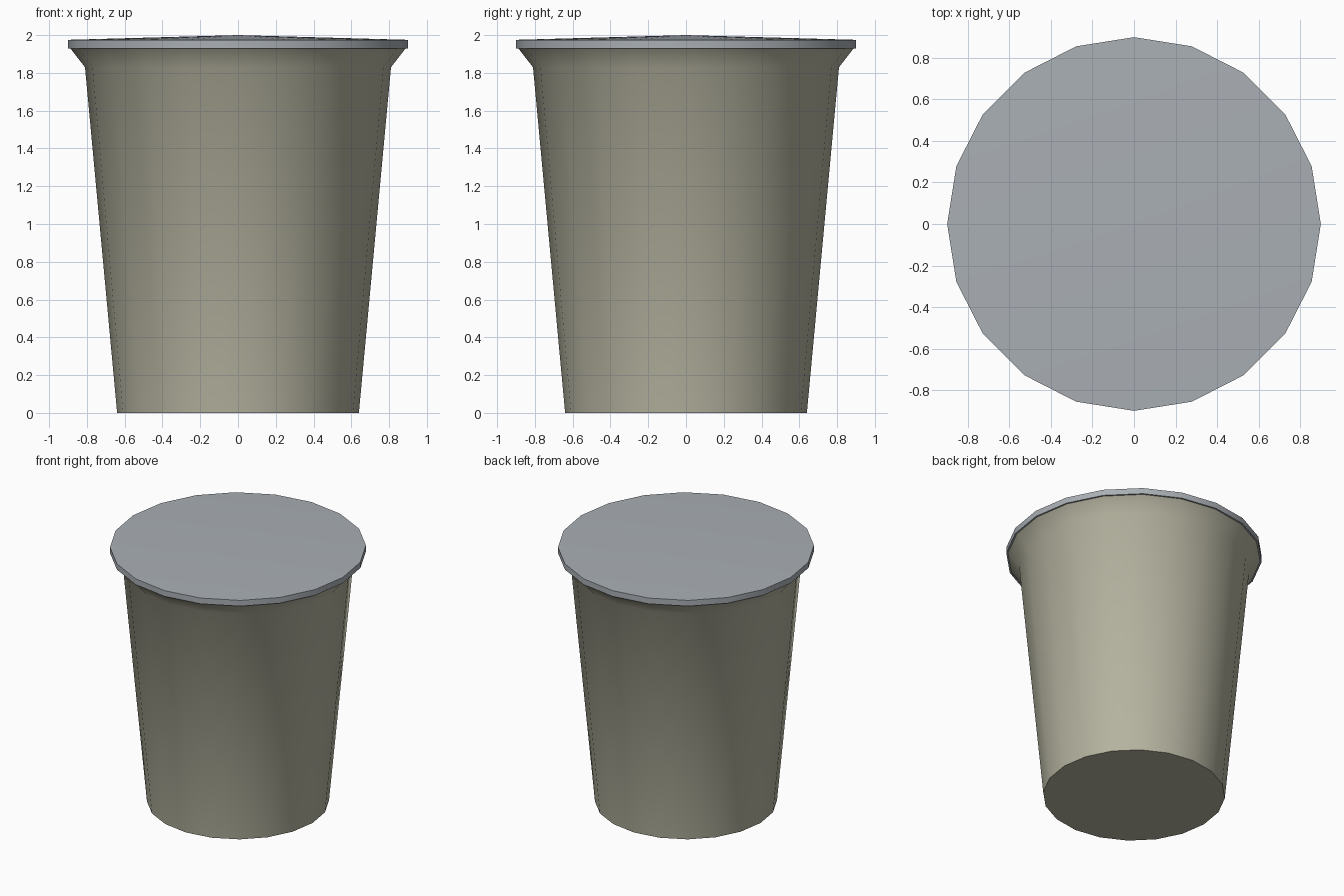
import bpy, bmesh, math

if "Cube" in bpy.data.objects:
    bpy.data.objects.remove(bpy.data.objects["Cube"])

SIDES = 20


def material(name, rgb):
    m = bpy.data.materials.new(name)
    m.diffuse_color = (*rgb, 1.0)
    m.use_nodes = True
    m.node_tree.nodes["Principled BSDF"].inputs["Base Color"].default_value = m.diffuse_color
    return m


def lathe(name, profile, mat):
    """Revolve (radius, z) points about z; radius 0 makes a pole, open ends are capped."""
    bm = bmesh.new()
    rings = []
    for r, z in profile:
        if r == 0:
            rings.append([bm.verts.new((0, 0, z))] * SIDES)
        else:
            rings.append([bm.verts.new((r * math.cos(math.tau * i / SIDES),
                                        r * math.sin(math.tau * i / SIDES), z))
                          for i in range(SIDES)])
    for low, high in zip(rings, rings[1:]):
        for i in range(SIDES):
            j = (i + 1) % SIDES
            corners = [low[i], low[j], high[j], high[i]]
            bm.faces.new(list(dict.fromkeys(corners)))
    if profile[0][0] > 0:
        bm.faces.new(rings[0][::-1])
    if profile[-1][0] > 0:
        bm.faces.new(rings[-1])
    bmesh.ops.recalc_face_normals(bm, faces=bm.faces)
    mesh = bpy.data.meshes.new(name)
    bm.to_mesh(mesh)
    bm.free()
    mesh.materials.append(mat)
    obj = bpy.data.objects.new(name, mesh)
    bpy.context.collection.objects.link(obj)
    bpy.ops.object.select_all(action='DESELECT')
    obj.select_set(True)
    bpy.context.view_layer.objects.active = obj
    bpy.ops.object.shade_smooth_by_angle(angle=math.radians(40))
    return obj


beige = material("warm beige", (0.46, 0.45, 0.35))
grey = material("foil grey", (0.40, 0.43, 0.46))

# Tapered cup with a flared lip
lathe("cup", [(0.64, 0), (0.81, 1.83), (0.888, 1.93)], beige)

# Thin lid with a slightly domed top
lathe("lid", [(0.9, 1.93), (0.9, 1.975), (0, 2.0)], grey)
